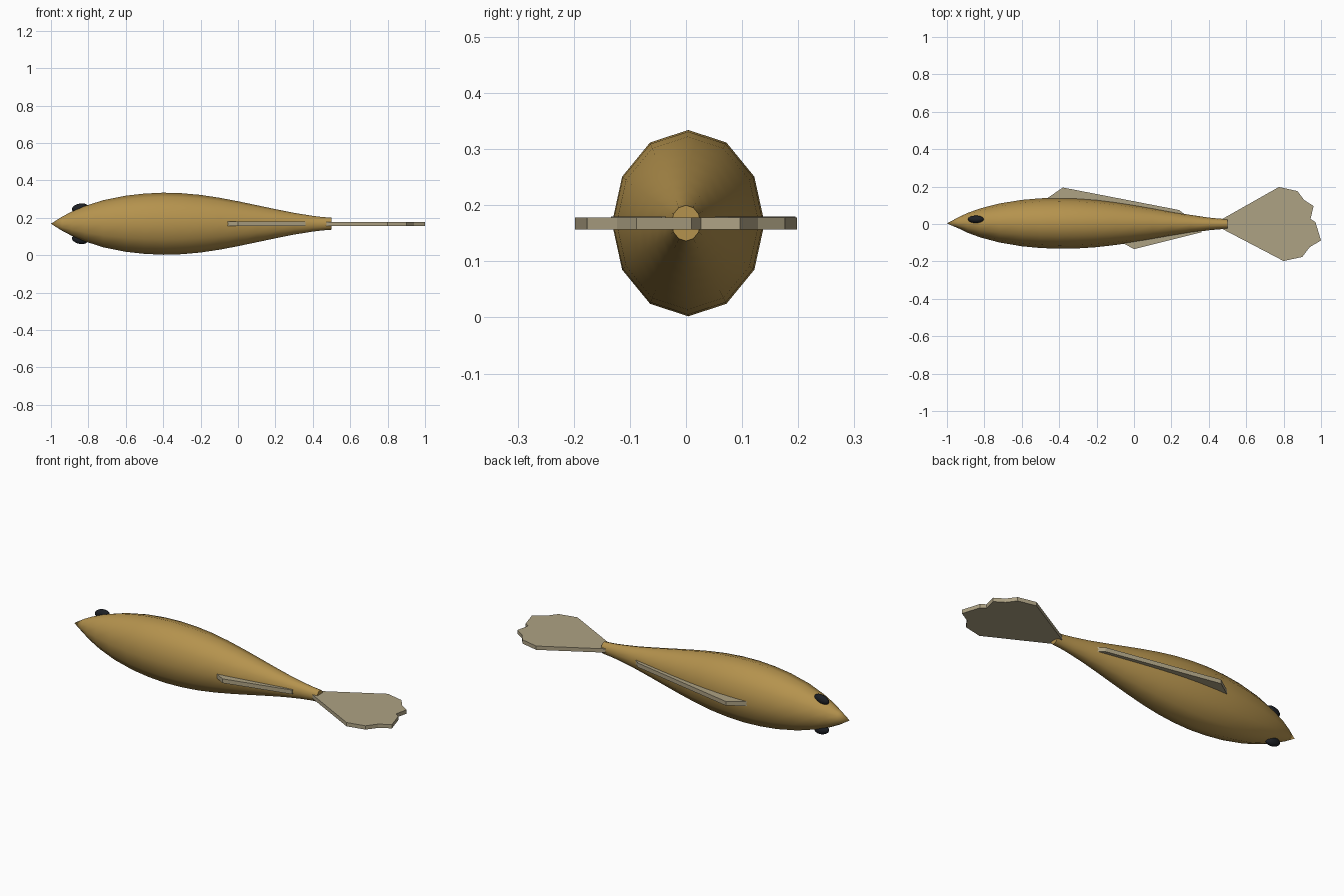
import bpy, bmesh, math

if "Cube" in bpy.data.objects:
    bpy.data.objects.remove(bpy.data.objects["Cube"])

def material(name, rgb):
    m = bpy.data.materials.new(name)
    m.diffuse_color = (*rgb, 1)
    m.use_nodes = True
    m.node_tree.nodes["Principled BSDF"].inputs["Base Color"].default_value = m.diffuse_color
    return m

GOLD = material("golden brown", (0.46, 0.29, 0.075))
FIN = material("pale tan", (0.42, 0.36, 0.23))
BLACK = material("black", (0.012, 0.014, 0.018))
CY, CZ = 0.004, 0.168

def finish(bm, name, mat, smooth=None):
    bmesh.ops.recalc_face_normals(bm, faces=bm.faces)
    me = bpy.data.meshes.new(name)
    bm.to_mesh(me)
    bm.free()
    me.materials.append(mat)
    ob = bpy.data.objects.new(name, me)
    bpy.context.collection.objects.link(ob)
    if smooth:
        bpy.ops.object.select_all(action='DESELECT')
        bpy.context.view_layer.objects.active = ob
        ob.select_set(True)
        bpy.ops.object.shade_smooth_by_angle(angle=math.radians(smooth))
    return ob

# body: twelve-sided elliptical rings, (x, half width y, half height z)
RINGS = [(-0.94, 0.029, 0.038), (-0.89, 0.053, 0.064), (-0.82, 0.078, 0.094),
         (-0.72, 0.104, 0.126), (-0.60, 0.124, 0.150), (-0.50, 0.133, 0.161),
         (-0.40, 0.136, 0.166), (-0.30, 0.134, 0.163), (-0.20, 0.127, 0.154),
         (-0.10, 0.115, 0.139), (0.0, 0.100, 0.120), (0.10, 0.083, 0.099),
         (0.20, 0.065, 0.078), (0.30, 0.048, 0.058), (0.40, 0.034, 0.042),
         (0.45, 0.029, 0.036), (0.50, 0.026, 0.032)]
bm = bmesh.new()
loops = []
for x, ry, rz in RINGS:
    loops.append([bm.verts.new((x, CY * (0.5 - x) / 0.9 + ry * math.sin(i * math.pi / 6),
                                CZ + rz * math.cos(i * math.pi / 6))) for i in range(12)])
for a, b in zip(loops, loops[1:]):
    for i in range(12):
        j = (i + 1) % 12
        bm.faces.new((a[i], a[j], b[j], b[i]))
tip = bm.verts.new((-1, 0.003, CZ))
for i in range(12):
    bm.faces.new((tip, loops[0][(i + 1) % 12], loops[0][i]))
bm.faces.new(loops[-1])
finish(bm, "body", GOLD, 40)

# flat fins: outlines in plan, extruded in z
def fin(name, pts, z0, z1):
    bm = bmesh.new()
    f = bm.faces.new([bm.verts.new((x, y, z0)) for x, y in pts])
    ext = bmesh.ops.extrude_face_region(bm, geom=[f])
    for v in ext["geom"]:
        if isinstance(v, bmesh.types.BMVert):
            v.co.z = z1
    finish(bm, name, FIN)

fin("tail_fin", [(0.46, 0.02), (0.775, 0.198), (0.874, 0.176), (0.91, 0.128),
                 (0.96, 0.096), (0.944, 0.027), (0.97, 0.01), (1.0, -0.088),
                 (0.94, -0.123), (0.90, -0.176), (0.80, -0.198), (0.46, -0.02)],
    0.157, 0.178)
fin("dorsal_fin", [(-0.52, 0.10), (-0.38, 0.195), (0.24, 0.075), (0.28, 0.045), (-0.2, 0.08)],
    0.157, 0.180)
fin("anal_fin", [(-0.10, -0.08), (0.0, -0.134), (0.36, -0.044), (0.36, -0.02)],
    0.157, 0.180)

# eyes on both flanks
for name, s in (("upper_eye", 1), ("lower_eye", -1)):
    bm = bmesh.new()
    bmesh.ops.create_uvsphere(bm, u_segments=16, v_segments=10, radius=1)
    for v in bm.verts:
        v.co = (-0.845 + 0.043 * v.co.x, 0.025 + 0.020 * v.co.y,
                CZ + s * 0.084 + 0.024 * v.co.z + s * 0.006 * v.co.x)
    finish(bm, name, BLACK, 60)
